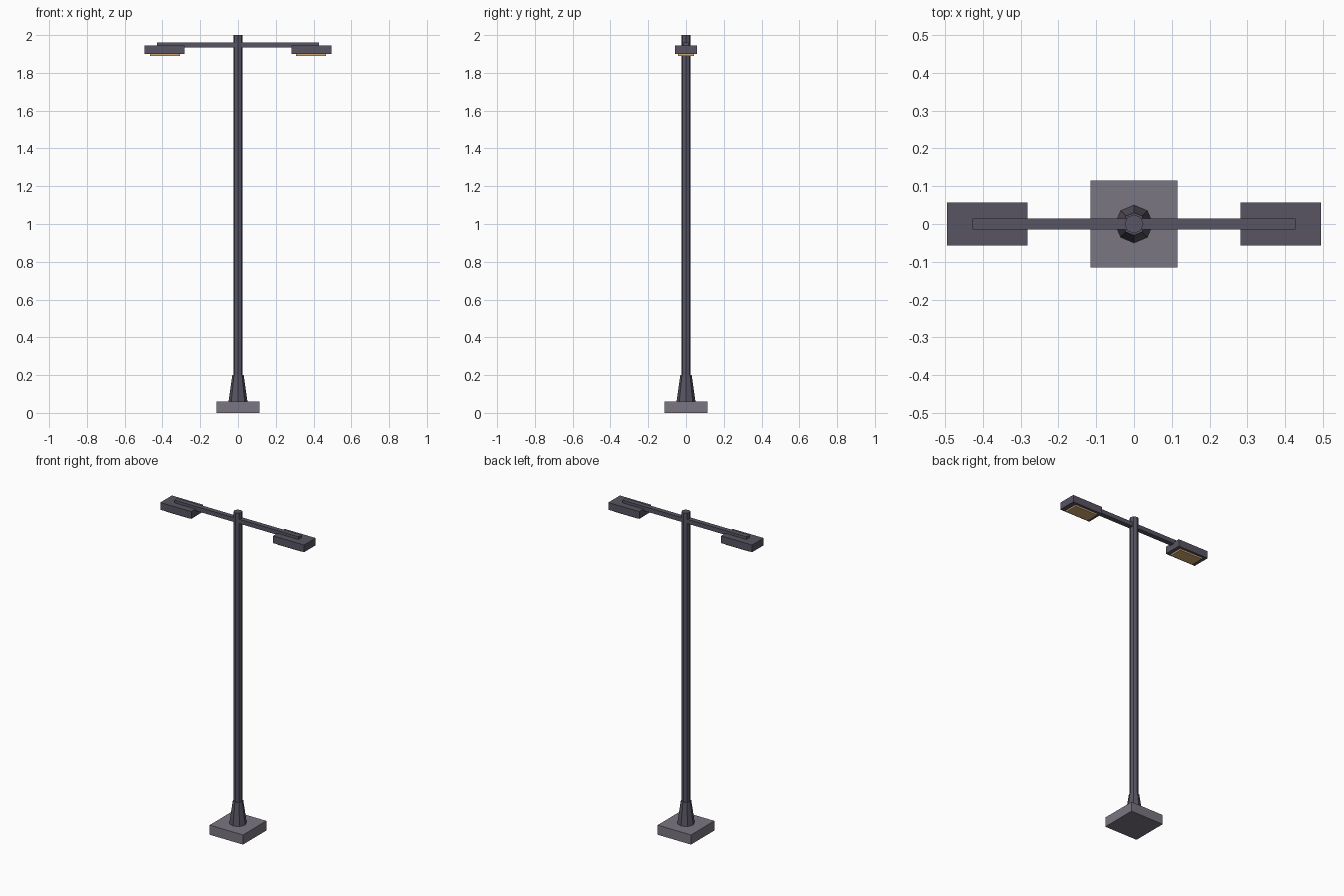
import bpy

if "Cube" in bpy.data.objects:
    bpy.data.objects.remove(bpy.data.objects["Cube"])


def material(name, color):
    m = bpy.data.materials.new(name)
    m.diffuse_color = (*color, 1)
    m.use_nodes = True
    m.node_tree.nodes["Principled BSDF"].inputs["Base Color"].default_value = m.diffuse_color
    return m


dark = material("dark metal", (0.098, 0.089, 0.122))
stone = material("grey concrete", (0.195, 0.181, 0.223))
glow = material("warm lamp", (0.65, 0.41, 0.17))


def box(name, x, y, z, mat):
    """Box from (min, max) ranges on each axis."""
    lo, hi = zip(x, y, z)
    bpy.ops.mesh.primitive_cube_add(size=1, location=[(a + b) / 2 for a, b in zip(lo, hi)])
    o = bpy.context.object
    o.name = name
    o.scale = [b - a for a, b in zip(lo, hi)]
    bpy.ops.object.transform_apply(location=False, rotation=False, scale=True)
    o.data.materials.append(mat)


def octagon(name, r1, r2, z1, z2, mat):
    """Eight-sided tapered column."""
    bpy.ops.mesh.primitive_cone_add(vertices=8, radius1=r1, radius2=r2, depth=z2 - z1,
                                    location=(0, 0, (z1 + z2) / 2))
    o = bpy.context.object
    o.name = name
    o.data.materials.append(mat)


# Footing, flared collar and pole
box("footing", (-0.115, 0.115), (-0.115, 0.115), (0, 0.06), stone)
octagon("collar", 0.05, 0.03, 0.06, 0.2, dark)
octagon("pole", 0.025, 0.025, 0.06, 2.0, dark)

# Cross arm
box("cross_arm", (-0.428, 0.428), (-0.015, 0.015), (1.935, 1.962), dark)

# Lamp heads with light panels underneath
for side, s in (("left", -1), ("right", 1)):
    def span(a, b):
        return sorted((s * a, s * b))
    box(side + "_lamp_head", span(0.282, 0.495), (-0.057, 0.057), (1.9, 1.945), dark)
    box(side + "_light_panel", span(0.306, 0.465), (-0.042, 0.042), (1.89, 1.9), glow)
